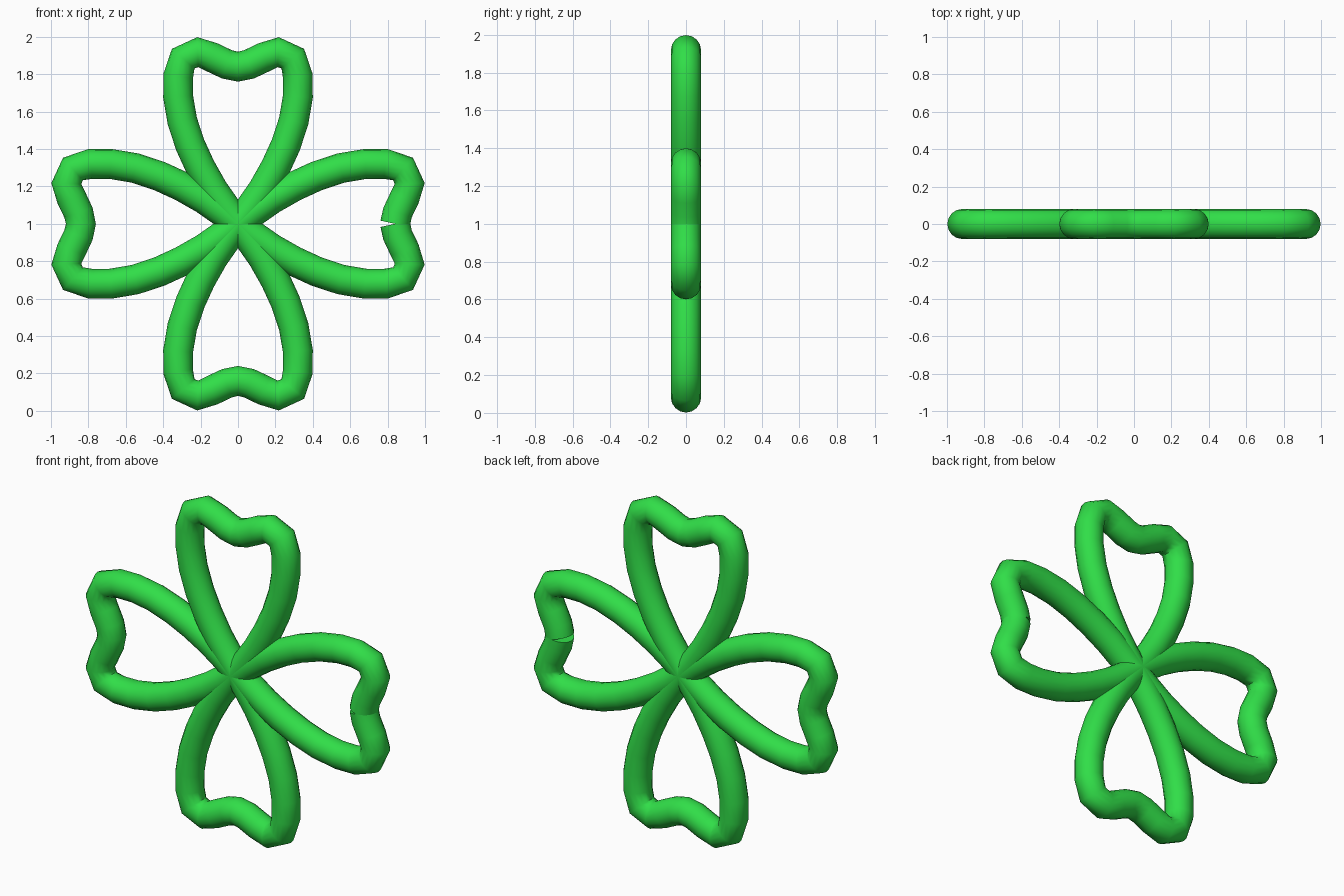
import bpy
import math
from mathutils import Vector

if "Cube" in bpy.data.objects:
    bpy.data.objects.remove(bpy.data.objects["Cube"])

RADIUS = 0.08

# Half of one leaf's centreline: (distance along leaf, half width), notch to hub
NOTCH = (0.84, 0.0)
HALF = [(0.853, 0.06), (0.891, 0.14), (0.918, 0.215), (0.883, 0.293),
        (0.79, 0.32), (0.68, 0.32), (0.55, 0.298), (0.42, 0.255),
        (0.30, 0.20), (0.18, 0.132), (0.08, 0.062)]


def place(points, quarter, side=1):
    """Turn leaf points by quarter turns in the xz plane; side mirrors them."""
    a = quarter * math.pi / 2
    c, s = round(math.cos(a)), round(math.sin(a))
    return [Vector((u * c - side * v * s, 0, 1 + u * s + side * v * c))
            for u, v in points]


# One continuous path that crosses straight through the hub after each leaf
hub = [Vector((0, 0, 1))]
path = place([NOTCH] + HALF, 0) + hub
for quarter in (3, 2, 1):
    path += place(HALF[::-1], quarter, -1)
    path += place([NOTCH], quarter)
    path += place(HALF, quarter) + hub
path += place(HALF[::-1] + [NOTCH], 0, -1)

# Round tube swept along the path
curve = bpy.data.curves.new("clover_tube", 'CURVE')
curve.dimensions = '3D'
curve.bevel_depth = RADIUS
curve.bevel_resolution = 6
curve.use_fill_caps = True
spline = curve.splines.new('POLY')
spline.points.add(len(path) - 1)
for point, co in zip(spline.points, path):
    point.co = (*co, 1)

clover = bpy.data.objects.new("clover_tube", curve)
bpy.context.collection.objects.link(clover)
bpy.context.view_layer.objects.active = clover
clover.select_set(True)
bpy.ops.object.convert(target='MESH')
clover = bpy.context.object
bpy.ops.object.shade_smooth_by_angle(angle=math.radians(50))

# Single green colour
green = bpy.data.materials.new("bright_green")
green.diffuse_color = (0.03, 0.73, 0.065, 1)
green.use_nodes = True
green.node_tree.nodes["Principled BSDF"].inputs["Base Color"].default_value = green.diffuse_color
clover.data.materials.clear()
clover.data.materials.append(green)
